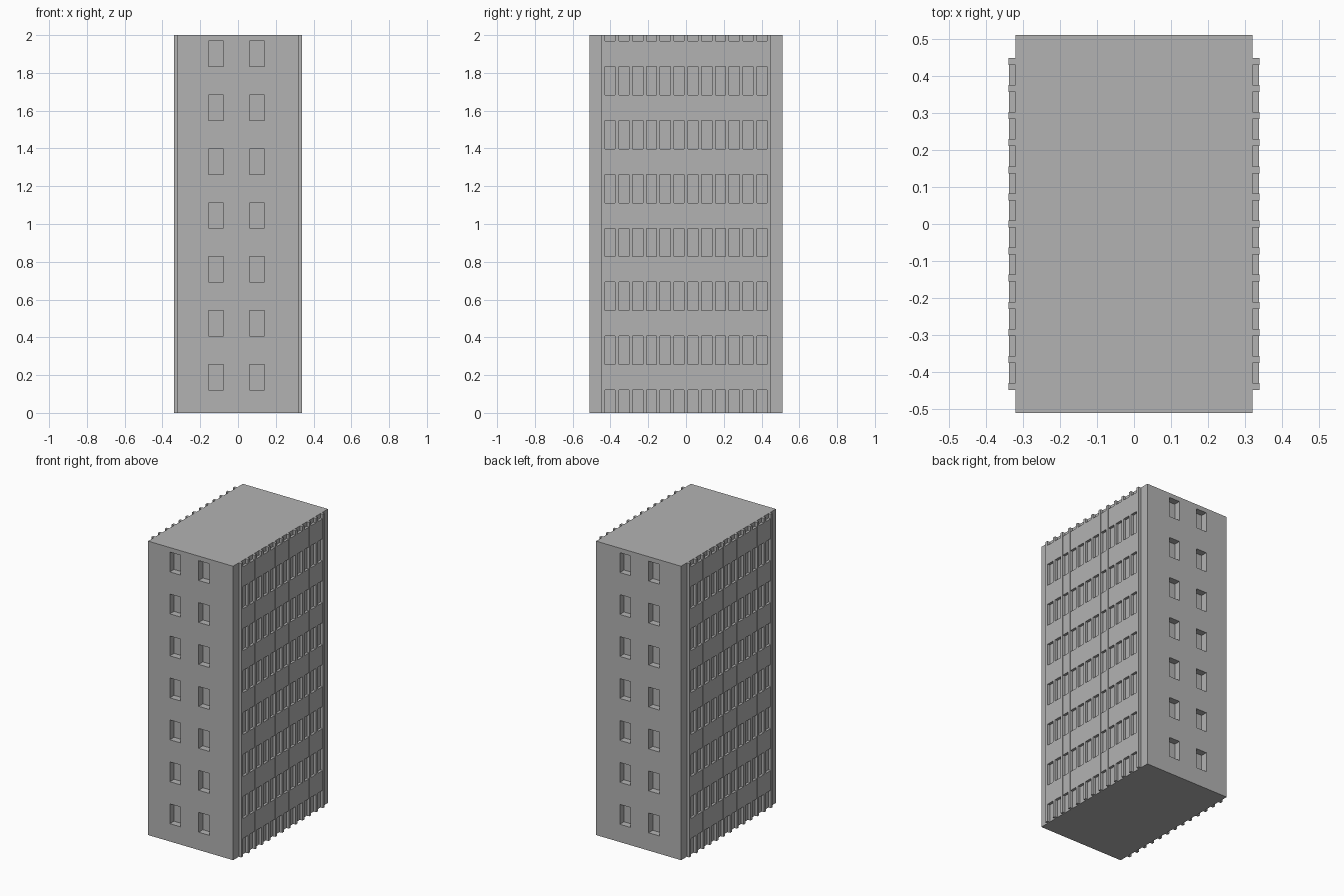
import bpy, bmesh
from mathutils import Matrix, Vector

old = bpy.data.objects.get("Cube")
if old:
    bpy.data.objects.remove(old, do_unlink=True)

HALF_X, HALF_Y, HEIGHT = 0.32, 0.51, 2.0
FLOORS, FLOOR_STEP = 7, 0.2855
SILL, OPENING = 0.121, 0.135
FIN_OUT, BAYS, PITCH, FIN_W = 0.339, 12, 0.0731, 0.019
RECESS = 0.045

concrete = bpy.data.materials.new("concrete_grey")
concrete.use_nodes = True
GREY = (0.45, 0.45, 0.45, 1)
concrete.diffuse_color = GREY
concrete.node_tree.nodes["Principled BSDF"].inputs["Base Color"].default_value = GREY


def add_box(bm, low, high):
    low, high = Vector(low), Vector(high)
    matrix = Matrix.Translation((low + high) / 2) @ Matrix.Diagonal((*(high - low), 1))
    bmesh.ops.create_cube(bm, size=1, matrix=matrix)


def make_object(name, boxes):
    bm = bmesh.new()
    for low, high in boxes:
        add_box(bm, low, high)
    mesh = bpy.data.meshes.new(name)
    bm.to_mesh(mesh)
    bm.free()
    mesh.materials.append(concrete)
    obj = bpy.data.objects.new(name, mesh)
    bpy.context.scene.collection.objects.link(obj)
    return obj


def side_box(side, x0, x1, y0, y1, z0, z1):
    xs = sorted((side * x0, side * x1))
    return (xs[0], y0, z0), (xs[1], y1, z1)


floors = [SILL + i * FLOOR_STEP for i in range(FLOORS)]

# Main block with recessed end windows
body = make_object("tower_body", [((-HALF_X, -HALF_Y, 0), (HALF_X, HALF_Y, HEIGHT))])
holes = []
for z in floors:
    for x in (-0.116, 0.101):
        for end in (-1, 1):
            ys = sorted((end * (HALF_Y - RECESS), end * (HALF_Y + 0.05)))
            holes.append(((x - 0.04, ys[0], z), (x + 0.04, ys[1], z + OPENING)))
cutter = make_object("window_cutter", holes)
cutter.hide_render = True
mod = body.modifiers.new("windows", "BOOLEAN")
mod.operation = "DIFFERENCE"
mod.solver = "EXACT"
mod.object = cutter
bpy.context.view_layer.update()
cut_mesh = bpy.data.meshes.new_from_object(
    body.evaluated_get(bpy.context.evaluated_depsgraph_get()))
body.modifiers.clear()
body.data = cut_mesh
bpy.data.objects.remove(cutter, do_unlink=True)

# Long facades: full-height fins with a panel on each floor of each bay
for side, label in ((1, "left"), (-1, "right")):
    centres = [(i - BAYS / 2) * PITCH for i in range(BAYS + 1)]
    make_object(label + "_fins", [
        side_box(side, HALF_X - 0.01, FIN_OUT, y - FIN_W / 2, y + FIN_W / 2, 0, HEIGHT)
        for y in centres])
    make_object(label + "_bay_panels", [
        side_box(side, HALF_X - 0.01, FIN_OUT - 0.002,
                 y + FIN_W / 2, y + PITCH - FIN_W / 2, z, z + OPENING)
        for y in centres[:-1] for z in floors])
